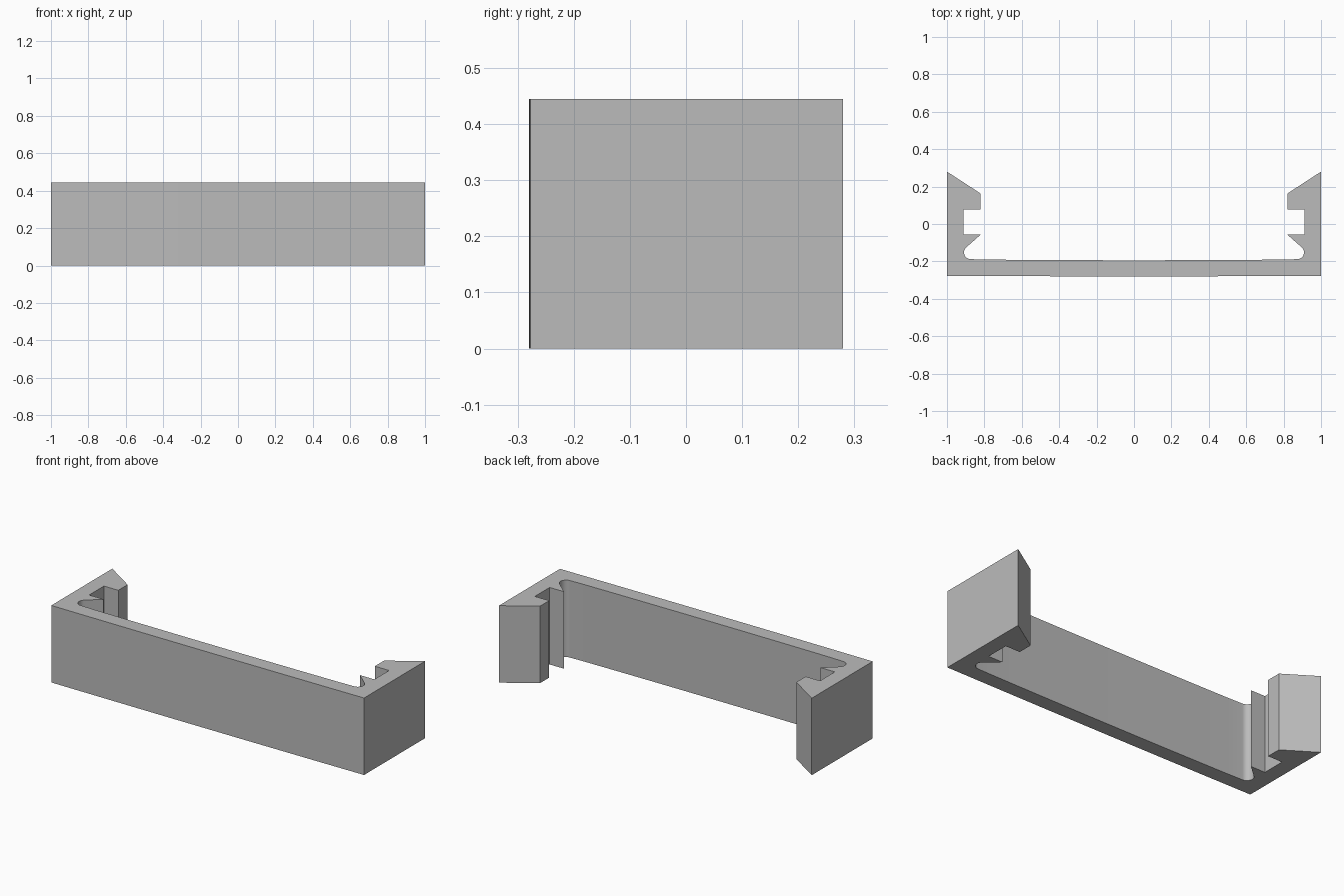
import bpy, bmesh, math

HEIGHT = 0.445

cube = bpy.data.objects.get("Cube")
if cube:
    bpy.data.objects.remove(cube, do_unlink=True)

# Plain grey plastic
grey = bpy.data.materials.new("grey plastic")
grey.use_nodes = True
colour = (0.5, 0.5, 0.5, 1)
grey.diffuse_color = colour
grey.node_tree.nodes["Principled BSDF"].inputs["Base Color"].default_value = colour


def arc(cx, cy, r, start, end, steps):
    """Points along a circular arc, angles in degrees."""
    angles = [math.radians(start + (end - start) * i / steps) for i in range(steps + 1)]
    return [(cx + r * math.cos(a), cy + r * math.sin(a)) for a in angles]


def bow(x_values, y_mid, rise):
    """Slightly bowed line, lowest at the middle."""
    return [(x, y_mid + rise * x * x) for x in x_values]


# Right half of the cross-section: front wall, side arm, hook, notch, barb, relief
front = bow((0.15, 0.4, 0.7, 1), -0.28, 0.003)
hook = [(1, 0.28), (0.82, 0.163), (0.82, 0.078)]
notch = [(0.912, 0.078), (0.912, -0.057), (0.82, -0.057)]
relief = arc(0.873, -0.152, 0.036, 51, -90, 14)
inner = bow((0.78, 0.6, 0.4, 0.15), -0.194, 0.006)
half = front + hook + notch + relief + inner

# Mirror the half and extrude it upward
outline = half + [(-x, y) for x, y in reversed(half)]
bm = bmesh.new()
base = bm.faces.new([bm.verts.new((x, y, 0)) for x, y in outline])
top = bmesh.ops.extrude_face_region(bm, geom=[base], use_keep_orig=True)["geom"]
bmesh.ops.translate(bm, vec=(0, 0, HEIGHT),
                    verts=[v for v in top if isinstance(v, bmesh.types.BMVert)])
bmesh.ops.recalc_face_normals(bm, faces=bm.faces)
caps = [f for f in bm.faces if abs(f.normal.z) > 0.9]
bmesh.ops.triangulate(bm, faces=caps)

mesh = bpy.data.meshes.new("clip_bracket")
bm.to_mesh(mesh)
bm.free()
mesh.materials.append(grey)
bracket = bpy.data.objects.new("clip_bracket", mesh)
bpy.context.collection.objects.link(bracket)

# Smooth the round reliefs, keep corners sharp
bpy.ops.object.select_all(action="DESELECT")
bracket.select_set(True)
bpy.context.view_layer.objects.active = bracket
bpy.ops.object.shade_smooth_by_angle(angle=math.radians(25))
